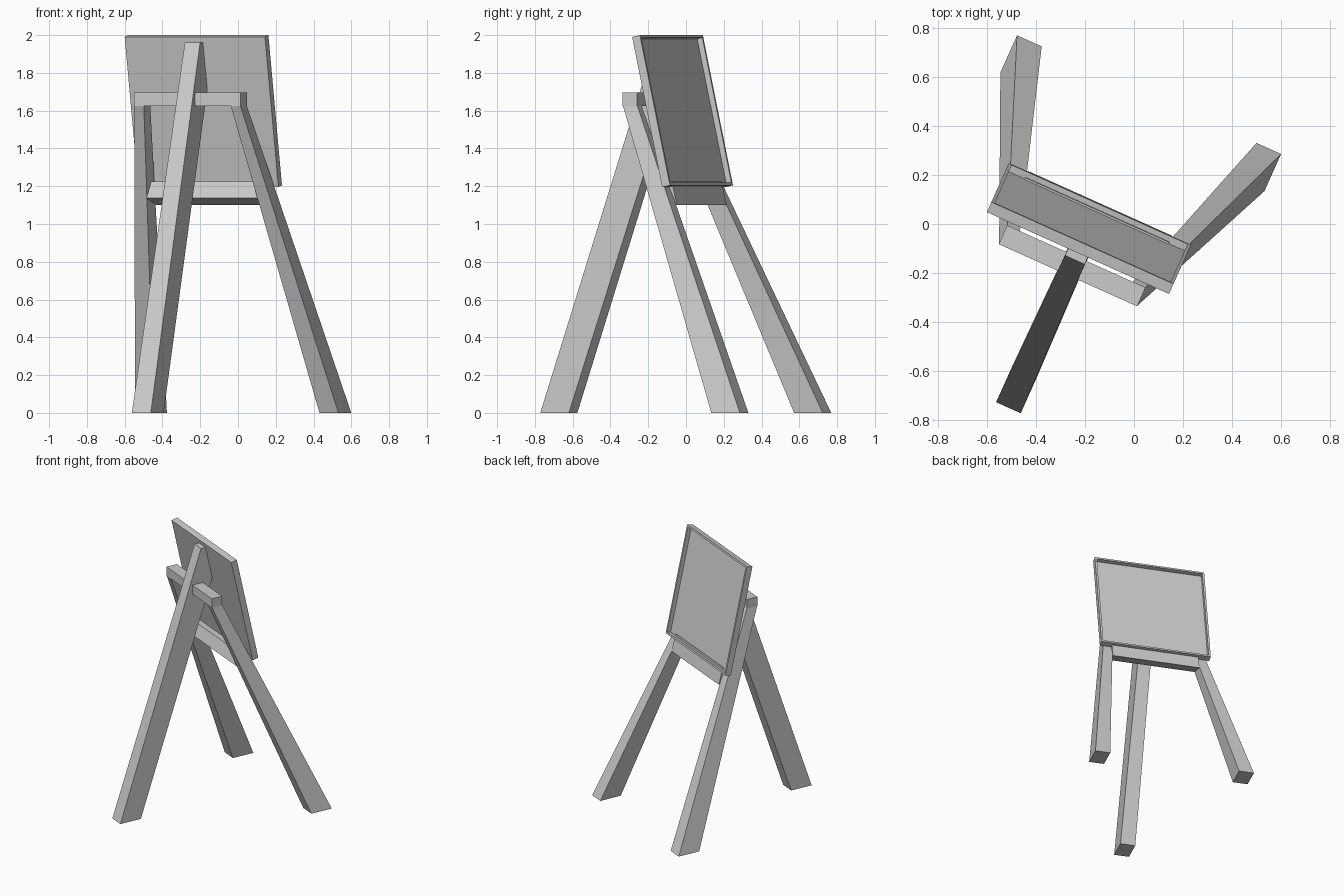
import bpy
import bmesh
from math import radians
from mathutils import Matrix, Vector

cube = bpy.data.objects.get("Cube")
if cube:
    bpy.data.objects.remove(cube, do_unlink=True)

# One plain grey for the whole easel
grey = bpy.data.materials.new("plain_grey")
grey.use_nodes = True
colour = (0.6, 0.6, 0.6, 1)
grey.diffuse_color = colour
grey.node_tree.nodes["Principled BSDF"].inputs["Base Color"].default_value = colour

TURN = Matrix.Rotation(radians(-24.2), 4, 'Z')   # whole easel is turned
MID = -0.16                                      # symmetry line across the width
TILT = radians(12.4)                             # lean of the board
BOARD_FOOT = Vector((MID, -0.027, 1.195))        # lower front edge of the board
BOARD_SIZE, BOARD_DEPTH = 0.814, 0.046


def finish(name, bm):
    bmesh.ops.recalc_face_normals(bm, faces=bm.faces[:])
    bm.transform(TURN)
    mesh = bpy.data.meshes.new(name)
    bm.to_mesh(mesh)
    bm.free()
    mesh.materials.append(grey)
    obj = bpy.data.objects.new(name, mesh)
    bpy.context.collection.objects.link(obj)


def loft(ring_a, ring_b):
    """Closed solid between two matching rings of points."""
    bm = bmesh.new()
    a = [bm.verts.new(p) for p in ring_a]
    b = [bm.verts.new(p) for p in ring_b]
    bm.faces.new(a)
    bm.faces.new(b)
    for i in range(len(a)):
        j = (i + 1) % len(a)
        bm.faces.new((a[i], a[j], b[j], b[i]))
    bmesh.ops.recalc_face_normals(bm, faces=bm.faces[:])
    return bm


def rect(x0, x1, y0, y1, z):
    return [(x0, y0, z), (x1, y0, z), (x1, y1, z), (x0, y1, z)]


# Board: a tilted square tray with a thin raised rim on the back
bm = bmesh.new()
bmesh.ops.create_cube(bm, size=1)
bm.transform(Matrix.Diagonal((BOARD_SIZE, BOARD_DEPTH, BOARD_SIZE, 1)))
back = max(bm.faces, key=lambda f: f.calc_center_median().y)
bmesh.ops.inset_region(bm, faces=[back], thickness=0.02)
bmesh.ops.translate(bm, verts=back.verts[:], vec=(0, 0, 0))
pocket = bmesh.ops.extrude_discrete_faces(bm, faces=[back])["faces"][0]
bmesh.ops.translate(bm, verts=pocket.verts[:], vec=(0, -0.03, 0))
lean = Matrix.Rotation(TILT, 4, 'X')
bm.transform(Matrix.Translation(BOARD_FOOT) @ lean
             @ Matrix.Translation((0, BOARD_DEPTH / 2, BOARD_SIZE / 2)))
finish("board", bm)

# Front leg, trimmed where it meets the board
bm = loft(rect(MID - 0.055, MID + 0.055, -0.893, -0.727, 0),
          rect(MID - 0.044, MID + 0.044, -0.232, -0.057, 1.96))
normal = lean.to_3x3() @ Vector((0, 1, 0))
bmesh.ops.bisect_plane(bm, geom=bm.verts[:] + bm.edges[:] + bm.faces[:],
                       plane_co=BOARD_FOOT + normal * 0.008,
                       plane_no=normal, clear_outer=True)
bmesh.ops.holes_fill(bm, edges=[e for e in bm.edges if e.is_boundary])
finish("front_leg", bm)

# Pair of tapered back legs
for side, name in ((1, "left_back_leg"), (-1, "right_back_leg")):
    finish(name, loft(
        rect(MID + side * 0.48, MID + side * 0.59, 0.34, 0.506, 0),
        rect(MID + side * 0.252, MID + side * 0.308, -0.3, -0.217, 1.628)))

# Upper crossbar joining the leg tops
finish("crossbar", loft(rect(MID - 0.309, MID + 0.309, -0.301, -0.217, 1.625),
                        rect(MID - 0.309, MID + 0.309, -0.301, -0.217, 1.695)))

# Lower rail that carries the board
profile = [(-0.11, 1.137), (0.02, 1.1), (-0.01, 1.225), (-0.078, 1.225)]
finish("lower_rail", loft([(MID - 0.322, y, z) for y, z in profile],
                          [(MID + 0.322, y, z) for y, z in profile]))
